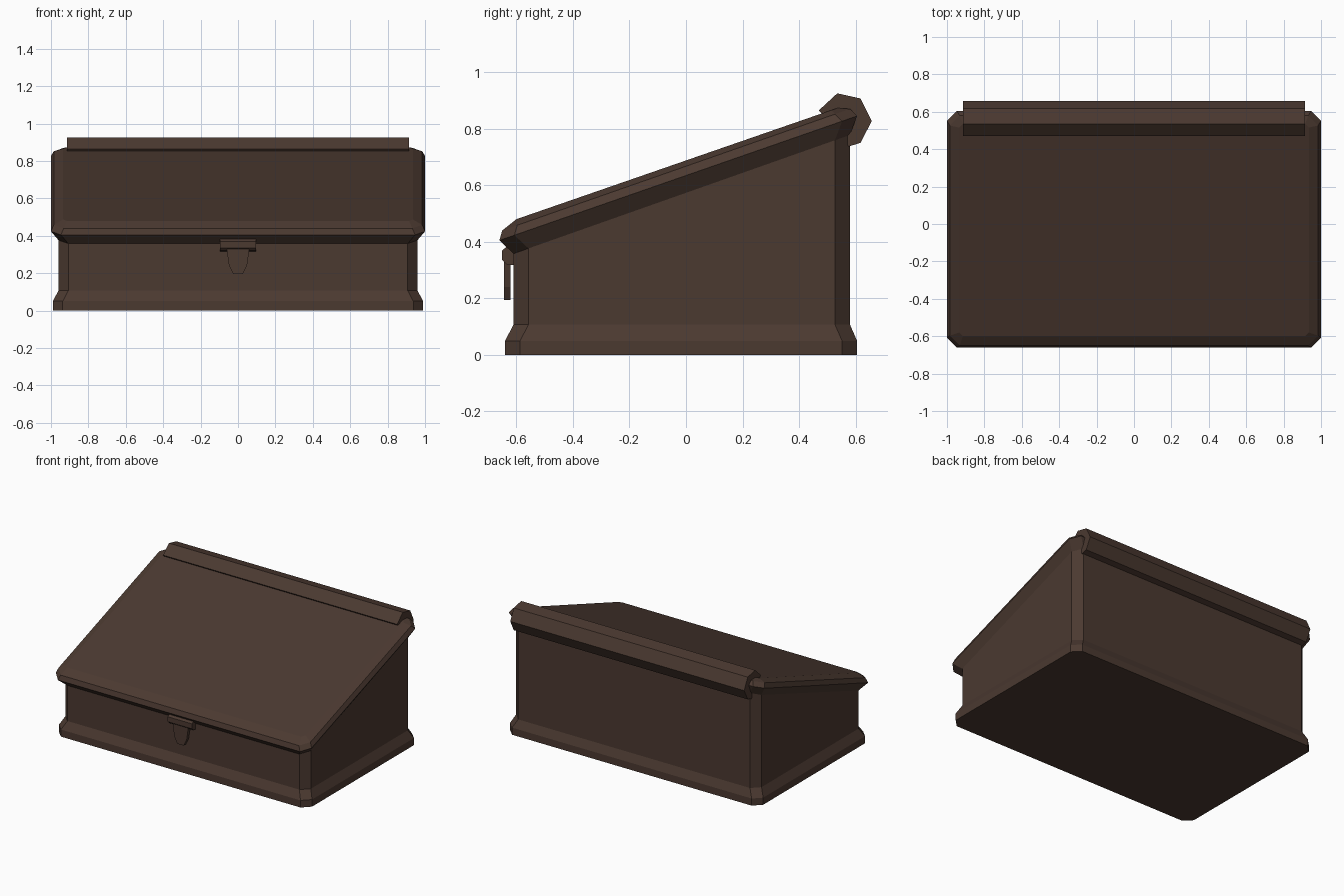
import bpy
import bmesh

default = bpy.data.objects.get("Cube")
if default:
    bpy.data.objects.remove(default, do_unlink=True)

# One dark wood colour
wood = bpy.data.materials.new("dark_brown_wood")
wood.use_nodes = True
colour = (0.07, 0.041, 0.03, 1)
wood.diffuse_color = colour
shader = wood.node_tree.nodes["Principled BSDF"]
shader.inputs["Base Color"].default_value = colour
shader.inputs["Roughness"].default_value = 0.8


def loft(name, rings):
    """Skin a stack of equal-length rings and cap both ends."""
    bm = bmesh.new()
    loops = [[bm.verts.new(p) for p in ring] for ring in rings]
    for low, high in zip(loops, loops[1:]):
        for i in range(len(low)):
            j = (i + 1) % len(low)
            bm.faces.new((low[i], low[j], high[j], high[i]))
    bm.faces.new(loops[0])
    bm.faces.new(loops[-1])
    bmesh.ops.recalc_face_normals(bm, faces=bm.faces)
    mesh = bpy.data.meshes.new(name)
    bm.to_mesh(mesh)
    bm.free()
    mesh.materials.append(wood)
    obj = bpy.data.objects.new(name, mesh)
    bpy.context.collection.objects.link(obj)
    return obj


def ring(half_x, front, back, cut=0.053):
    """Rectangle with cut corners, sloping from front (y, z) to back (y, z)."""
    (y0, z0), (y1, z1) = front, back
    inner = half_x - cut
    outline = [(inner, y0), (half_x, y0 + cut), (half_x, y1 - cut), (inner, y1)]
    outline += [(-x, y) for x, y in reversed(outline)]
    slope = (z1 - z0) / (y1 - y0)
    return [(x, y, z0 + (y - y0) * slope) for x, y in outline]


def extrude_x(name, profile, half_x):
    return loft(name, [[(x, y, z) for y, z in profile] for x in (-half_x, half_x)])


# Box with flared plinth and sloping upper edge
loft("box_body", [
    ring(0.99, (-0.64, 0), (0.605, 0)),
    ring(0.99, (-0.64, 0.05), (0.605, 0.05)),
    ring(0.96, (-0.61, 0.107), (0.58, 0.107)),
    ring(0.96, (-0.61, 0.365), (0.58, 0.785)),
])

# Sloping lid with a bevelled rim
loft("lid", [
    ring(0.96, (-0.61, 0.358), (0.58, 0.778)),
    ring(1.0, (-0.66, 0.405), (0.605, 0.845)),
    ring(0.985, (-0.65, 0.44), (0.58, 0.87)),
    ring(0.935, (-0.6, 0.48), (0.535, 0.873), 0.02),
])

# Faceted hinge roll along the back edge
extrude_x("hinge_roll", [
    (0.47, 0.865), (0.535, 0.925), (0.617, 0.907), (0.657, 0.827),
    (0.617, 0.75), (0.575, 0.737), (0.55, 0.78), (0.5, 0.83),
], 0.915)

# Latch bracket under the lid lip
extrude_x("latch_bracket", [
    (-0.65, 0.37), (-0.635, 0.382), (-0.6, 0.375),
    (-0.6, 0.316), (-0.635, 0.32), (-0.65, 0.335),
], 0.095)

# Tapered hanging hasp
right_edge = [(0.06, 0.345), (0.057, 0.3), (0.048, 0.24), (0.025, 0.195)]
hasp = right_edge + [(-x, z) for x, z in reversed(right_edge)]
loft("latch_hasp", [[(x, y, z) for x, z in hasp] for y in (-0.643, -0.62)])
